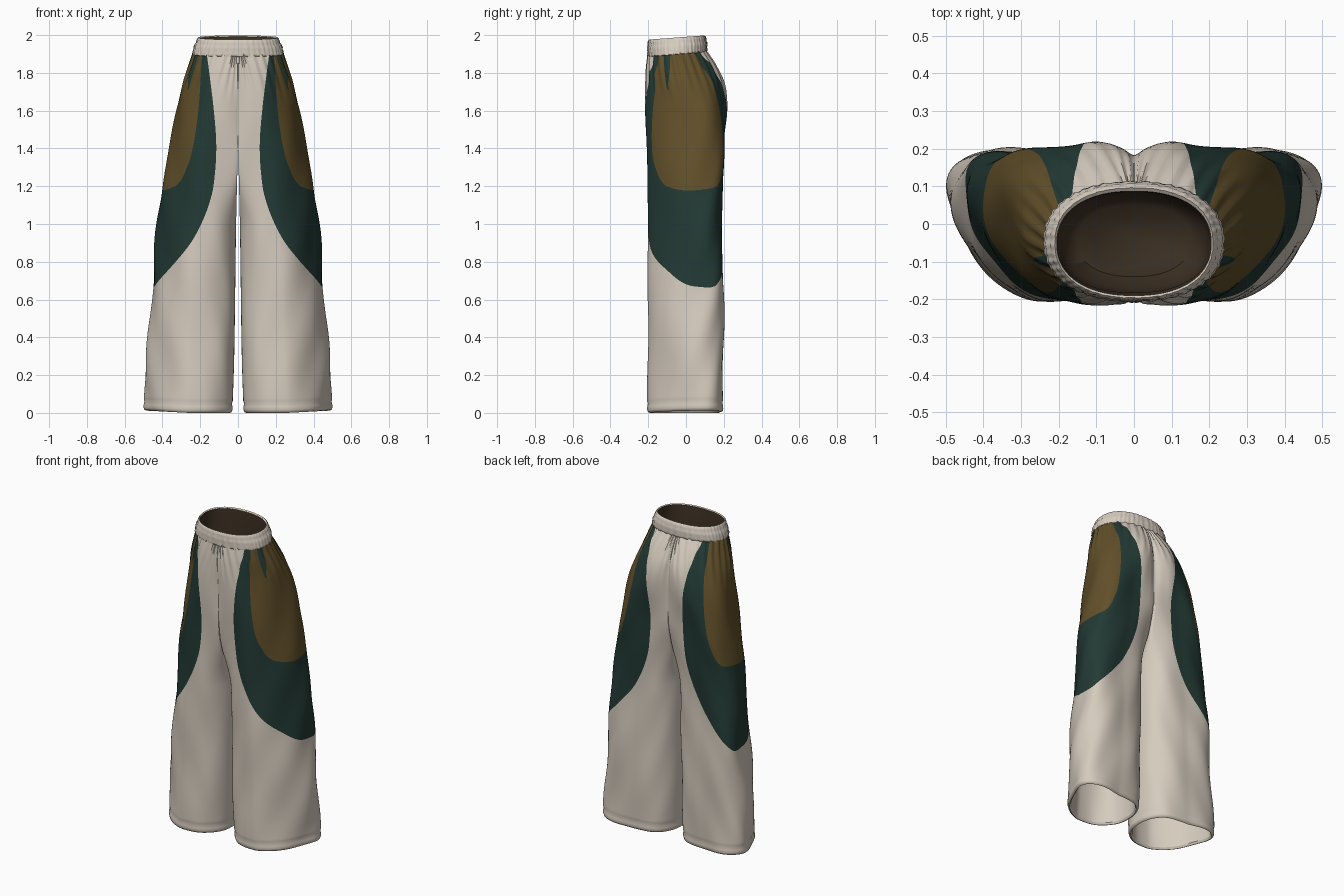
import bpy, bmesh, math
from math import sin, cos, pi, exp

if "Cube" in bpy.data.objects:
    bpy.data.objects.remove(bpy.data.objects["Cube"])


def material(name, rgb):
    m = bpy.data.materials.new(name)
    m.use_nodes = True
    m.diffuse_color = (*rgb, 1)
    bsdf = next(n for n in m.node_tree.nodes if n.type == 'BSDF_PRINCIPLED')
    bsdf.inputs["Base Color"].default_value = (*rgb, 1)
    bsdf.inputs["Roughness"].default_value = 0.9
    return m


CREAM = material("cream cloth", (0.67, 0.6, 0.515))
GREEN = material("dark green cloth", (0.017, 0.043, 0.035))
OLIVE = material("olive brown cloth", (0.122, 0.08, 0.023))
LINING = material("dark brown lining", (0.046, 0.03, 0.017))


def curve(*pts):
    """Smooth function through (position, value) pairs."""
    def slope(i):
        a, b = pts[max(i - 1, 0)], pts[min(i + 1, len(pts) - 1)]
        return (b[1] - a[1]) / (b[0] - a[0])

    def f(p):
        if p <= pts[0][0]:
            return pts[0][1]
        for i in range(len(pts) - 1):
            (p0, v0), (p1, v1) = pts[i], pts[i + 1]
            if p <= p1:
                w = p1 - p0
                t = (p - p0) / w
                s = t * t * (3 - 2 * t)
                return (v0 + (v1 - v0) * s + t * (1 - t) ** 2 * w * slope(i)
                        - t * t * (1 - t) * w * slope(i + 1))
        return pts[-1][1]
    return f


def power(v, e):
    return math.copysign(abs(v) ** e, v)


def ramp(v, lo, hi):
    t = min(max((v - lo) / (hi - lo), 0), 1)
    return t * t * (3 - 2 * t)


# Silhouette of one trouser half as functions of height
outer_x = curve((0, .495), (.4, .477), (.65, .456), (.9, .435), (1.2, .4),
                (1.4, .368), (1.6, .326), (1.75, .286), (1.85, .254), (1.92, .233))
inner_x = curve((0, .03), (.3, .02), (1, .01), (1.3, .003), (1.46, 0))
mid_x = curve((0, .26), (1, .21), (1.5, .14), (1.75, .08), (1.92, .03))
front_y = curve((0, -.204), (1, -.202), (1.6, -.212), (1.8, -.211), (1.92, -.196))
back_y = curve((0, .19), (.6, .192), (1, .184), (1.4, .196), (1.62, .208), (1.75, .192),
               (1.85, .15), (1.92, .104))
CROTCH = 1.46

# Panel borders: distance from the centre line by height
green_edge = curve((.58, .58), (.65, .462), (.7, .42), (.8, .33), (.9, .25), (1, .195),
                   (1.1, .155), (1.2, .13), (1.4, .115), (1.6, .128), (1.9, .165))
olive_edge = curve((1.1, .6), (1.17, .42), (1.2, .33), (1.3, .27), (1.4, .24),
                   (1.6, .21), (1.9, .19))


def in_green(p):
    return p.x - green_edge(p.z)


def in_olive(p):
    # a narrow green dart runs down from the waistband in front of the hip
    dart = abs(p.y + .1) + .004 - .02 * ramp(p.z, 1.64, 1.86)
    return min(p.x - olive_edge(p.z) - 0.22 * max(p.y, 0), dart)


def folds(t, z):
    """Soft drape folds, and tight gathers under the waistband."""
    drape = .006 * sin(3 * t + 8 * z) + .004 * sin(6 * t - 13 * z + 1)
    drape *= .4 + .6 * abs(cos(t))
    gather = .005 * sin(26 * t) * ramp(z, 1.6, 1.88)
    return drape * (1 - ramp(z, 1.7, 1.9)) + gather


def half_ring(z, inset=0, n=112):
    cx, xo, xi = mid_x(z), outer_x(z), inner_x(z)
    yc, b = (front_y(z) + back_y(z)) / 2, (back_y(z) - front_y(z)) / 2
    trunk = ramp(z, .95, 1.45)
    boxy, reach = .85 - .6 * trunk, 1 - .45 * trunk
    seat = ramp(z, 1.3, 1.6) * (1 - ramp(z, 1.7, 1.9))
    ring = []
    for i in range(n):
        t = -pi + 2 * pi * i / n
        c, s = cos(t), sin(t)
        d = folds(t, z) - inset
        if c > 0:
            x = cx + (xo - cx) * c + d * c
            # side seam sits behind the middle of the leg
            y = yc + b * s + d * s + .09 * c ** 1.5 * (1 - ramp(z, 1.25, 1.9))
        else:
            x = cx - (cx - xi) * min(1, -c / reach) ** .8 - inset * c
            y = yc + b * power(s, boxy) + d * s
        # rounded seat with a hollow between its halves
        if y > 0:
            y += seat * (.012 * exp(-((x - .1) / .05) ** 2) - .016 * exp(-(x / .025) ** 2))
        ring.append((x, y, z + .012 * max(c, 0) * (1 - ramp(z, 0, .3))))
    return ring


def loft(bm, rings, cap=None):
    rows = [[bm.verts.new(p) for p in r] for r in rings]
    n = len(rows[0])
    for a, b in zip(rows, rows[1:]):
        for i in range(n):
            j = (i + 1) % n
            bm.faces.new((a[i], a[j], b[j], b[i]))
    if cap is not None:
        row = rows[cap]
        bm.faces.new(row if cap else row[::-1])


def cut_along(bm, func):
    """Cut the mesh where func changes sign so that a panel border is clean."""
    val = {v: func(v.co) for v in bm.verts}
    new = []
    for e in list(bm.edges):
        a, b = e.verts
        fa, fb = val[a], val[b]
        if fa * fb < 0:
            k = min(max(fa / (fa - fb), .02), .98)
            new.append(bmesh.utils.edge_split(e, a, k)[1])
    bmesh.ops.connect_verts(bm, verts=new)


def finish(bm, name, mats, mirror=False):
    me = bpy.data.meshes.new(name)
    bm.to_mesh(me)
    bm.free()
    for m in mats:
        me.materials.append(m)
    ob = bpy.data.objects.new(name, me)
    bpy.context.collection.objects.link(ob)
    if mirror:
        mod = ob.modifiers.new("mirror", 'MIRROR')
        mod.merge_threshold = .0005
    bpy.ops.object.select_all(action='DESELECT')
    ob.select_set(True)
    bpy.context.view_layer.objects.active = ob
    bpy.ops.object.shade_smooth_by_angle(angle=math.radians(60))


# Trouser legs and seat: hem, stitched groove, then up to the waist
bm = bmesh.new()
rings = [half_ring(.012, .022), half_ring(0, .014), half_ring(.004, .004)]
for k in range(1, 121):
    z = 1.92 * k / 120
    rings.append(half_ring(z, .004 if k == 3 else 0))
loft(bm, rings)
walls = [f for f in bm.faces if all(v.co.x < 1e-5 and v.co.z >= CROTCH for v in f.verts)]
bmesh.ops.delete(bm, geom=walls, context='FACES')
cut_along(bm, in_green)
cut_along(bm, in_olive)
for f in bm.faces:
    p = f.calc_center_median()
    f.material_index = 2 if in_olive(p) > 0 else 1 if in_green(p) > 0 else 0
finish(bm, "trouser_legs", [CREAM, GREEN, OLIVE], mirror=True)

# Inside of the legs
bm = bmesh.new()
loft(bm, [half_ring(z, .022) for z in (1.2, 1, .8, .6, .4, .2, .1, .012)], cap=0)
finish(bm, "leg_insides", [CREAM], mirror=True)


def waist_ring(half, front, back, z, ruffle=0, n=240):
    yc, b = (front + back) / 2, (back - front) / 2
    ring = []
    for i in range(n):
        t = 2 * pi * i / n
        d = ruffle * (sin(48 * t) + .6 * sin(31 * t + 40 * z))
        y = yc + (b + d) * power(sin(t), .88)
        ring.append(((half + d) * power(cos(t), .88), y, z + .075 * (y + .2)))
    return ring


# Elastic waistband, rolled over the top
bm = bmesh.new()
band = [(.23, -.195, .1, 1.884, .001), (.24, -.204, .11, 1.888, .0015),
        (.24, -.206, .113, 1.9, .0015), (.236, -.204, .111, 1.912, .0006),
        (.235, -.206, .113, 1.925, .0015), (.229, -.205, .111, 1.938, .0015),
        (.223, -.203, .108, 1.946, .0006), (.221, -.203, .107, 1.956, .0015),
        (.215, -.201, .103, 1.97, .001), (.21, -.196, .096, 1.976, .0005),
        (.205, -.19, .087, 1.97, 0)]
loft(bm, [waist_ring(*p) for p in band])
finish(bm, "waistband", [CREAM])

# Dark lining seen through the waist opening
bm = bmesh.new()
lining = [(.206, -.191, .088, 1.971), (.207, -.188, .086, 1.94), (.205, -.182, .085, 1.88),
          (.2, -.18, .085, 1.75), (.19, -.17, .08, 1.64), (.15, -.14, .05, 1.58)]
loft(bm, [waist_ring(*p) for p in lining], cap=-1)
finish(bm, "waist_lining", [LINING])
